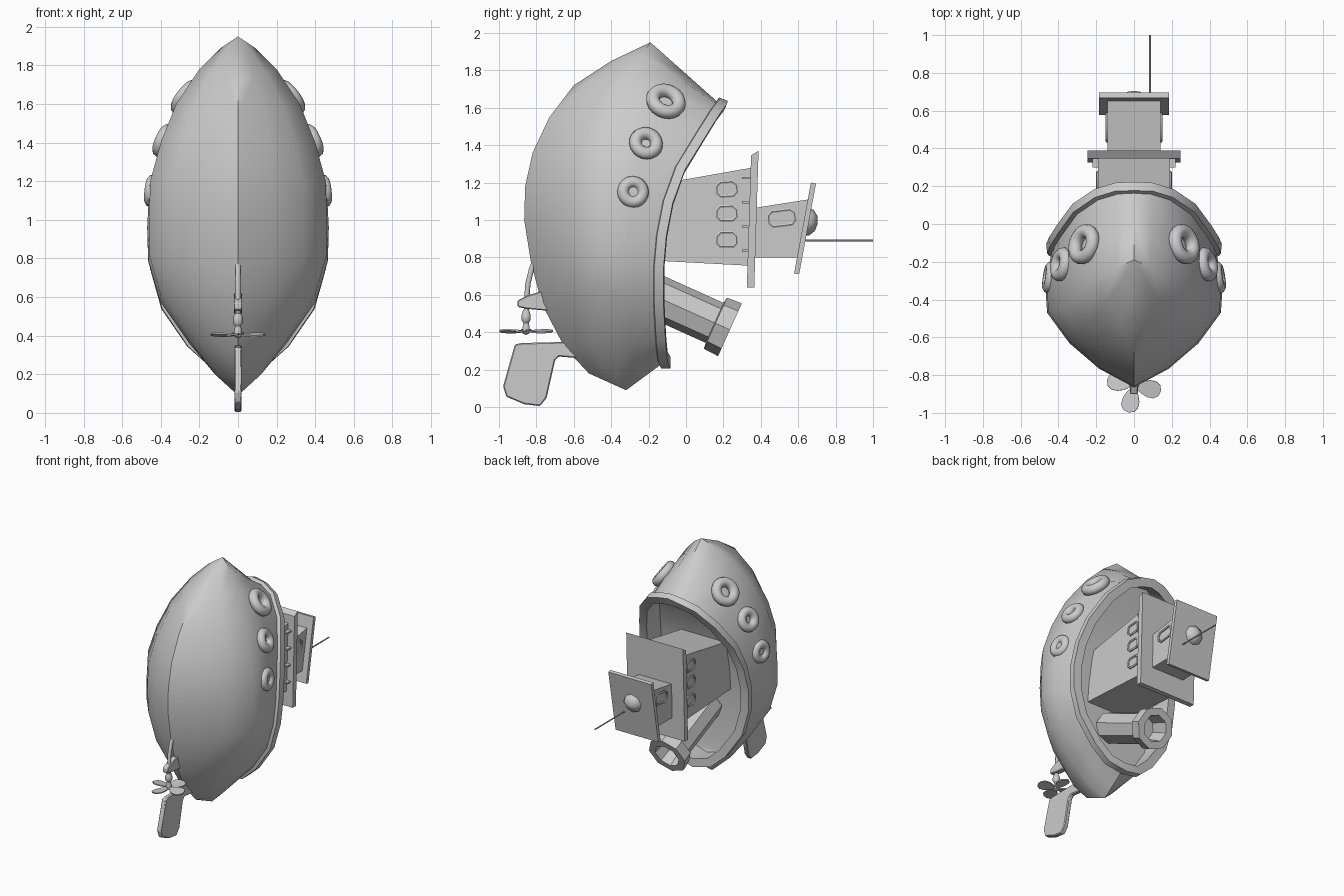
import bpy, bmesh, math
from mathutils import Vector, Matrix

if "Cube" in bpy.data.objects:
    bpy.data.objects.remove(bpy.data.objects["Cube"])


def make(name, verts, faces, angle=40):
    bm = bmesh.new()
    vs = [bm.verts.new(v) for v in verts]
    for f in faces:
        bm.faces.new([vs[i] for i in f])
    bmesh.ops.remove_doubles(bm, verts=bm.verts, dist=1e-4)
    bmesh.ops.recalc_face_normals(bm, faces=bm.faces)
    me = bpy.data.meshes.new(name)
    bm.to_mesh(me)
    bm.free()
    ob = bpy.data.objects.new(name, me)
    bpy.context.collection.objects.link(ob)
    smooth(ob, angle)
    return ob


def smooth(ob, angle):
    bpy.ops.object.select_all(action='DESELECT')
    ob.select_set(True)
    bpy.context.view_layer.objects.active = ob
    bpy.ops.object.shade_smooth_by_angle(angle=math.radians(angle))


def prism(name, pts, x0, x1, bevel=0):
    """Side-view (y, z) outline extruded from x0 to x1."""
    n = len(pts)
    verts = [(x, y, z) for x in (x0, x1) for y, z in pts]
    faces = [range(n), range(n, 2 * n)]
    faces += [(i, (i + 1) % n, n + (i + 1) % n, n + i) for i in range(n)]
    ob = make(name, verts, faces, 30)
    if bevel:
        m = ob.modifiers.new("Bevel", 'BEVEL')
        m.width, m.segments = bevel, 1
    return ob


def lathe(name, prof, n, loc, axis, angle=40):
    """(radius, height) profile turned around an axis."""
    q = Vector(axis).to_track_quat('Z', 'Y')
    verts = [Vector(loc) + q @ Vector((r * math.cos(2 * math.pi * k / n), r * math.sin(2 * math.pi * k / n), h))
             for r, h in prof for k in range(n)]
    faces = [(i * n + k, i * n + (k + 1) % n, (i + 1) * n + (k + 1) % n, (i + 1) * n + k)
             for i in range(len(prof) - 1) for k in range(n)]
    bm_faces = [f for f in faces]
    verts = [tuple(v) for v in verts]
    return make(name, verts, bm_faces, angle)


def tube(name, pts, r, closed=False, res=2):
    cu = bpy.data.curves.new(name, 'CURVE')
    cu.dimensions = '3D'
    cu.bevel_depth, cu.bevel_resolution = r, res
    cu.use_fill_caps = True
    sp = cu.splines.new('POLY')
    sp.points.add(len(pts) - 1)
    for p, c in zip(sp.points, pts):
        p.co = (*c, 1)
    sp.use_cyclic_u = closed
    ob = bpy.data.objects.new(name, cu)
    bpy.context.collection.objects.link(ob)
    bpy.ops.object.select_all(action='DESELECT')
    ob.select_set(True)
    bpy.context.view_layer.objects.active = ob
    bpy.ops.object.convert(target='MESH')
    smooth(bpy.context.object, 50)


# Hull stations, stern to bow: keel (y, z), chine (x, y, z), rail (x, y, z)
keel = [(-.32, .09), (-.52, .18), (-.65, .32), (-.77, .55), (-.83, .78), (-.865, 1.0),
        (-.86, 1.18), (-.82, 1.36), (-.73, 1.55), (-.60, 1.72), (-.40, 1.85), (-.19, 1.95)]
chine = [(0, -.32, .09), (.12, -.38, .20), (.24, -.42, .36), (.40, -.46, .61), (.46, -.47, .82), (.46, -.47, 1.0),
         (.455, -.46, 1.2), (.40, -.43, 1.4), (.32, -.37, 1.6), (.20, -.29, 1.78), (.09, -.23, 1.89), (0, -.19, 1.95)]
rail = [(0, -.13, .23), (.13, -.145, .26), (.24, -.155, .36), (.37, -.165, .55), (.425, -.165, .75), (.435, -.15, .92),
        (.42, -.115, 1.1), (.38, -.05, 1.28), (.30, .06, 1.46), (.19, .135, 1.58), (.09, .165, 1.62), (0, .17, 1.63)]
N = len(keel)

# Hull shell, closed loop of cross-sections on both sides
verts, faces = [], []
for s in (1, -1):
    base = len(verts)
    for k, c, r in zip(keel, chine, rail):
        k, c, r = Vector((0, *k)), Vector(c), Vector(r)
        side = Vector((c.x, (k.y - c.y) * 1.1, 0)) * .08
        rows = [k, k.lerp(c, .33) + side * .9, k.lerp(c, .67) + side * .9, c,
                c.lerp(r, .5) + Vector((c.x * .05, 0, 0)), r]
        verts += [(s * v.x, v.y, v.z) for v in rows]
    faces += [(base + i * 6 + j, base + i * 6 + j + 1, base + i * 6 + j + 7, base + i * 6 + j + 6)
              for i in range(N - 1) for j in range(5)]
make("hull", verts, faces, 45)

# Gunwale, inner bulwark and deck swept around the rail line
loop = [Vector(p) for p in rail] + [Vector((-x, y, z)) for x, y, z in rail[-2:0:-1]]
M = len(loop)
prof = [(-.01, -.01), (.025, -.005), (.03, .045), (-.035, .05), (-.04, -.12)]
P = len(prof)
verts = []
for i, p in enumerate(loop):
    k = i if i < N else M - i
    a, b = rail[max(k - 1, 0)], rail[min(k + 1, N - 1)]
    slope = max(-.1, min(.7, (b[1] - a[1]) / (b[2] - a[2])))
    up = Vector((0, 1, -slope)).normalized()
    tan = (loop[(i + 1) % M] - loop[i - 1]).normalized()
    out = up.cross(tan).normalized()
    if out.dot(Vector((p.x, 0, p.z - .9))) < 0:
        out = -out
    verts += [tuple(p + out * o + up * u) for o, u in prof]
faces = [(i * P + j, i * P + j + 1, (i + 1) % M * P + j + 1, (i + 1) % M * P + j)
         for i in range(M) for j in range(P - 1)]
d = lambda i: (i % M) * P + P - 1
faces += [(d(i), d(i + 1), d(M - i - 1), d(M - i)) for i in range(1, N - 2)]
faces += [(d(0), d(1), d(-1)), (d(N - 1), d(N - 2), d(N))]
make("gunwale_and_deck", verts, faces, 35)

# Cabins and their roofs
prism("lower_cabin", [(-.30, .79), (.35, .755), (.355, 1.28), (-.30, 1.165)], -.19, .19)
prism("lower_roof", [(.325, .64), (.365, .64), (.388, 1.37), (.348, 1.345)], -.245, .245)
prism("upper_cabin", [(.36, .80), (.61, .80), (.655, 1.11), (.37, 1.065)], -.14, .14)
prism("upper_roof", [(.578, .715), (.605, .71), (.695, 1.195), (.668, 1.2)], -.185, .185)
lathe("roof_dome", [(.078, -.02), (.07, .025), (.04, .052), (0.0001, .06)], 8, (0, .645, .99), (0, 1, -.18))
tube("antenna", [(.085, .60, .89), (.085, 1.0, .89)], .005)


def window(name, x, y, z, w, h, rot):
    c = .02
    pts = [(w, h - c), (w - c, h), (c - w, h), (-w, h - c), (-w, c - h), (c - w, -h), (w - c, -h), (w, c - h)]
    R = Matrix.Rotation(rot, 2)
    tube(name, [(x, *(Vector((y, z)) + R @ Vector(p))) for p in pts], .009, True, 1)


# Window frames, eave brackets and tyre fenders on both sides
tyres = [((.265, -.107, 1.635), (.75, .25, .6), .072, .037),
         ((.385, -.214, 1.41), (.9, .2, .4), .058, .034),
         ((.445, -.283, 1.15), (.98, .15, .12), .054, .032)]
for s, tag in ((1, "right"), (-1, "left")):
    for i, (z, rot) in enumerate(((1.165, .08), (1.035, .03), (.895, 0))):
        window(f"lower_window_{tag}_{i}", s * .192, .218, z, .053, .038, rot)
    window(f"upper_window_{tag}", s * .143, .512, 1.01, .07, .04, .12)
    for i, z in enumerate((1.225, 1.095, .965, .835)):
        prism(f"eave_bracket_{tag}_{i}", [(.30, z - .006), (.345, z - .006), (.345, z + .006), (.30, z + .006)],
              s * .18, s * .22)
    for i, (loc, nrm, R, r) in enumerate(tyres):
        q = Vector((s * nrm[0], nrm[1], nrm[2])).to_track_quat('Z', 'Y')
        bpy.ops.mesh.primitive_torus_add(major_radius=R, minor_radius=r, major_segments=20, minor_segments=10,
                                         location=(s * loc[0], loc[1], loc[2]), rotation=q.to_euler())
        bpy.context.object.name = f"tyre_fender_{tag}_{i}"
        smooth(bpy.context.object, 60)

# Funnel with a flared octagonal collar and a hollow mouth
lathe("funnel", [(.117, -.56), (.117, -.09), (.15, -.085), (.155, 0), (.1, 0), (.085, -.14), (.0001, -.14)],
      8, (0, .235, .413), (0, .91, -.41))

# Rudder, propeller shaft and its bracket
prism("rudder", [(-.915, .335), (-.88, .342), (-.66, .348), (-.56, .32), (-.56, .26), (-.68, .27), (-.70, .25),
                 (-.745, .05), (-.78, .005), (-.865, .015), (-.96, .055), (-.978, .11)], -.018, .018, .006)
prism("shaft_bracket", [(-.90, .535), (-.85, .525), (-.74, .515), (-.74, .63), (-.85, .595), (-.90, .57)], -.022, .022, .005)
tube("propeller_shaft", [(0, -.80, .80), (0, -.825, .74), (0, -.845, .66), (0, -.853, .56), (0, -.855, .40)], .014)
lathe("propeller_hub", [(.0001, .115), (.018, .11), (.026, .085), (.026, .06), (.015, .045), (.02, .02), (.02, -.01), (.0001, -.02)],
      10, (0, -.855, .405), (0, 0, 1))

# Propeller blades
for k in range(4):
    n = 12
    turn = (Matrix.Translation((0, -.855, .405)) @ Matrix.Rotation(math.radians(-12 + 90 * k), 4, 'Z')
            @ Matrix.Rotation(math.radians(9), 4, 'X'))
    ring = [(.08 + .066 * math.cos(2 * math.pi * i / n),
             .046 * math.sin(2 * math.pi * i / n) * (1 + .3 * math.cos(2 * math.pi * i / n))) for i in range(n)]
    verts = [tuple(turn @ Vector((x, y, z))) for z in (-.004, .004) for x, y in ring]
    faces = [range(n), range(n, 2 * n)] + [(i, (i + 1) % n, n + (i + 1) % n, n + i) for i in range(n)]
    make(f"propeller_blade_{k}", verts, faces, 30)
